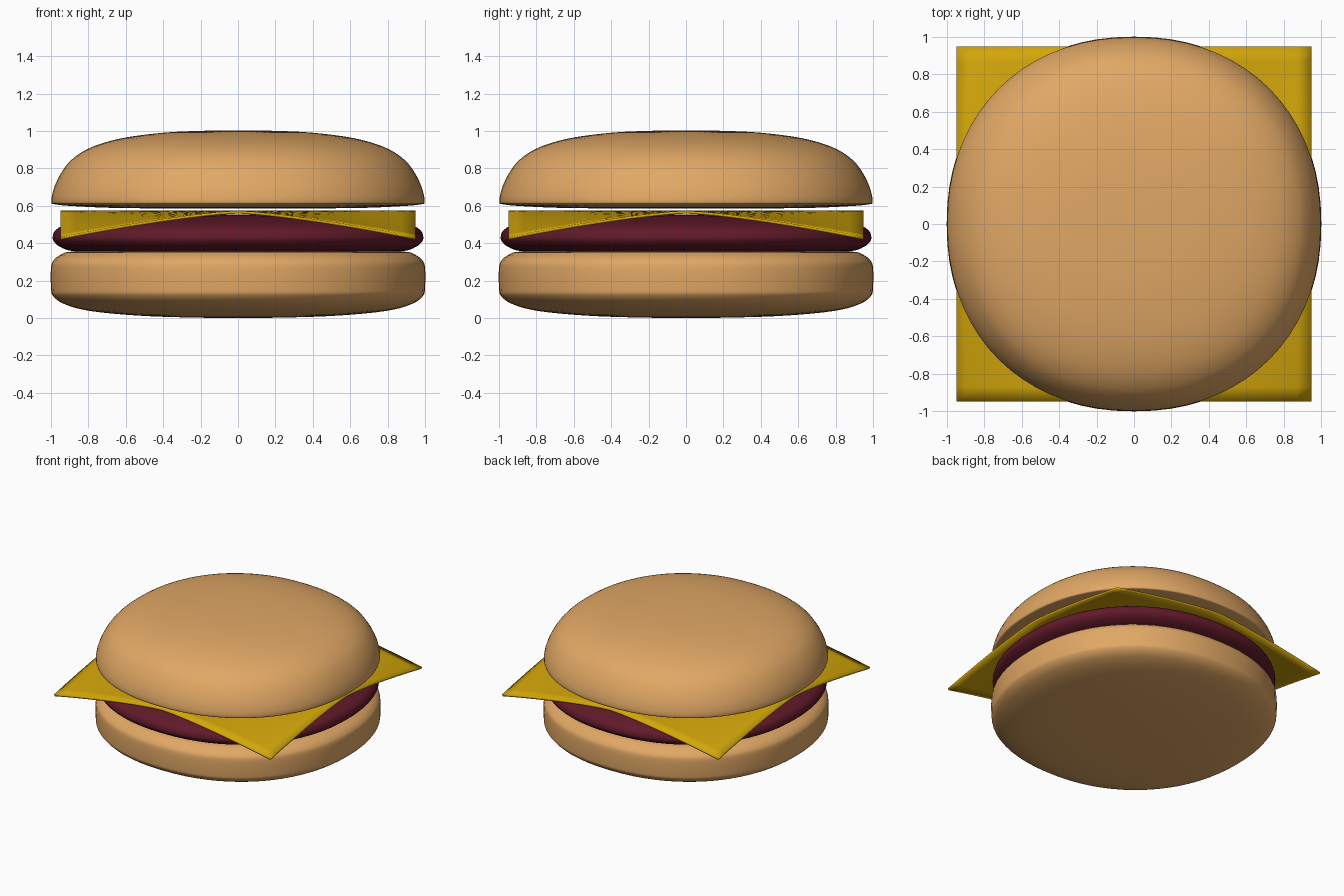
import bpy, bmesh, math
from mathutils import Vector

if "Cube" in bpy.data.objects:
    bpy.data.objects.remove(bpy.data.objects["Cube"])

POWER = 2.16   # plan outline is a very slightly squared circle
SEGS = 72


def material(name, rgb):
    m = bpy.data.materials.new(name)
    m.diffuse_color = (*rgb, 1)
    m.use_nodes = True
    m.node_tree.nodes["Principled BSDF"].inputs["Base Color"].default_value = m.diffuse_color
    return m


def smooth_profile(pts, steps=4):
    # Catmull-Rom curve through the profile points
    p = [Vector(q) for q in pts]
    p = [Vector((-p[1].x, p[1].y))] + p + [Vector((-p[-2].x, p[-2].y))]
    out = []
    for a, b, c, d in zip(p, p[1:], p[2:], p[3:]):
        for i in range(steps):
            t = i / steps
            out.append(0.5 * (2 * b + (c - a) * t + (2 * a - 5 * b + 4 * c - d) * t * t
                              + (3 * b - 3 * c + d - a) * t ** 3))
    out.append(p[-2])
    return out


def finish(name, bm, mat, angle=50):
    bmesh.ops.recalc_face_normals(bm, faces=bm.faces)
    me = bpy.data.meshes.new(name)
    bm.to_mesh(me)
    bm.free()
    me.materials.append(mat)
    ob = bpy.data.objects.new(name, me)
    bpy.context.collection.objects.link(ob)
    bpy.ops.object.select_all(action='DESELECT')
    ob.select_set(True)
    bpy.context.view_layer.objects.active = ob
    bpy.ops.object.shade_smooth_by_angle(angle=math.radians(angle))
    return ob


def rounded_disc(name, pts, mat):
    # sweep a (radius, height) profile around the squared circle
    prof = smooth_profile(pts)
    bm = bmesh.new()

    def outline(a):
        c, s = math.cos(a), math.sin(a)
        e = 2 / POWER
        return math.copysign(abs(c) ** e, c), math.copysign(abs(s) ** e, s)

    plan = [outline(2 * math.pi * i / SEGS) for i in range(SEGS)]
    rings = [[bm.verts.new((x * q.x, y * q.x, q.y)) for x, y in plan] for q in prof[1:-1]]
    low = bm.verts.new((0, 0, prof[0].y))
    high = bm.verts.new((0, 0, prof[-1].y))
    for i in range(SEGS):
        j = (i + 1) % SEGS
        bm.faces.new((low, rings[0][j], rings[0][i]))
        bm.faces.new((high, rings[-1][i], rings[-1][j]))
        for a, b in zip(rings, rings[1:]):
            bm.faces.new((a[i], a[j], b[j], b[i]))
    return finish(name, bm, mat)


bread = material("bread", (0.75, 0.39, 0.13))
meat = material("meat", (0.12, 0.01, 0.022))
yellow = material("cheese", (0.65, 0.38, 0.003))

# Bottom bun
rounded_disc("bottom_bun", [
    (0, 0.0), (0.4, 0.007), (0.65, 0.022), (0.83, 0.045), (0.94, 0.08), (0.99, 0.12),
    (1.0, 0.16), (1.0, 0.27), (0.985, 0.31), (0.945, 0.34), (0.88, 0.356),
    (0.6, 0.36), (0, 0.36)], bread)

# Patty
rounded_disc("patty", [
    (0, 0.352), (0.7, 0.353), (0.88, 0.358), (0.95, 0.38), (0.985, 0.41), (0.99, 0.44),
    (0.97, 0.475), (0.9, 0.507), (0.75, 0.533), (0.45, 0.55), (0, 0.555)], meat)

# Cheese slice with drooping corners
bm = bmesh.new()
bmesh.ops.create_grid(bm, x_segments=24, y_segments=24, size=0.95)
for v in bm.verts:
    v.co.z = 0.574 - 0.14 * (abs(v.co.x * v.co.y) / 0.9025) ** 1.35
cheese = finish("cheese_slice", bm, yellow, 30)
solid = cheese.modifiers.new("thickness", 'SOLIDIFY')
solid.thickness = 0.015
solid.offset = -1

# Top bun
rounded_disc("top_bun", [
    (0, 0.585), (0.6, 0.588), (0.85, 0.597), (0.97, 0.607), (0.998, 0.622),
    (0.982, 0.70), (0.94, 0.785), (0.88, 0.855), (0.78, 0.915), (0.62, 0.962),
    (0.4, 0.991), (0.2, 1.001), (0, 1.004)], bread)
